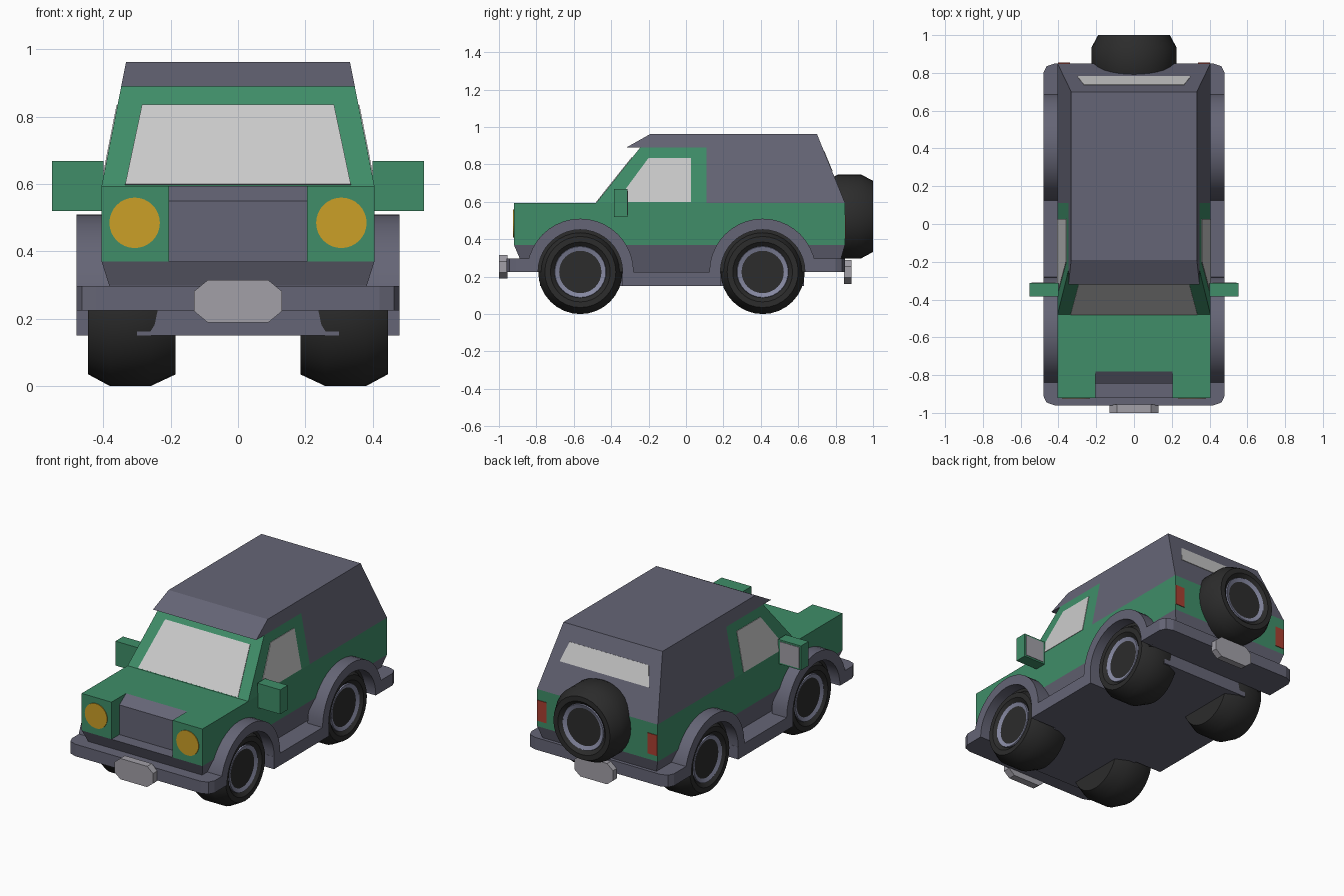
import bpy, bmesh
from math import sin, cos, pi, radians

if "Cube" in bpy.data.objects:
    bpy.data.objects.remove(bpy.data.objects["Cube"])


def material(name, r, g, b):
    m = bpy.data.materials.new(name)
    m.diffuse_color = (r, g, b, 1)
    m.use_nodes = True
    m.node_tree.nodes["Principled BSDF"].inputs["Base Color"].default_value = m.diffuse_color
    return m


GREEN = material("green_paint", 0.05, 0.27, 0.14)
DARK = material("dark_trim", 0.13, 0.13, 0.18)
TYRE = material("rubber", 0.025, 0.025, 0.025)
RIM = material("rim_metal", 0.24, 0.25, 0.36)
GLASS = material("glass", 0.6, 0.6, 0.6)
PLATE = material("plate_grey", 0.36, 0.35, 0.39)
AMBER = material("amber", 0.6, 0.35, 0.02)
RED = material("red", 0.4, 0.05, 0.03)


def loft(name, rings, mat, smooth=None):
    """Skin a list of equal-length point rings and cap both ends."""
    bm = bmesh.new()
    vs = [[bm.verts.new(p) for p in ring] for ring in rings]
    n = len(rings[0])
    for a, b in zip(vs, vs[1:]):
        for i in range(n):
            j = (i + 1) % n
            bm.faces.new((a[i], a[j], b[j], b[i]))
    bm.faces.new(vs[0][::-1])
    bm.faces.new(vs[-1])
    bmesh.ops.recalc_face_normals(bm, faces=bm.faces[:])
    me = bpy.data.meshes.new(name)
    bm.to_mesh(me)
    bm.free()
    me.materials.append(mat)
    ob = bpy.data.objects.new(name, me)
    bpy.context.collection.objects.link(ob)
    if smooth:
        bpy.ops.object.select_all(action='DESELECT')
        ob.select_set(True)
        bpy.context.view_layer.objects.active = ob
        bpy.ops.object.shade_smooth_by_angle(angle=radians(smooth))
    return ob


def prism(name, pts, axis, a, b, mat, smooth=None):
    """Extrude a 2D outline along x (yz outline), y (xz) or z (xy)."""
    put = {'x': lambda p, t: (t, p[0], p[1]),
           'y': lambda p, t: (p[0], t, p[1]),
           'z': lambda p, t: (p[0], p[1], t)}[axis]
    return loft(name, [[put(p, t) for p in pts] for t in (a, b)], mat, smooth)


def rect(x0, x1, y0, y1):
    return [(x0, y0), (x1, y0), (x1, y1), (x0, y1)]


def arc(cx, cy, r, a0, a1, n):
    return [(cx + r * cos(a0 + (a1 - a0) * i / n), cy + r * sin(a0 + (a1 - a0) * i / n))
            for i in range(n + 1)]


def mirror_x(pts):
    return pts + [(-x, y) for x, y in reversed(pts)]


def half_width(z):
    return 0.405 - (z - 0.595) * 0.197


def tapered(name, profile, mat):
    """Cabin part whose sides lean inward with height."""
    return loft(name, [[(s * half_width(z), y, z) for y, z in profile] for s in (-1, 1)], mat)


def panel(name, pts, offset, mat):
    """Thin sheet standing just proud of the surface it lies on."""
    def shift(k):
        return [tuple(c + k * o for c, o in zip(p, offset)) for p in pts]
    return loft(name, [shift(-1), shift(1)], mat)


def wheel(name, place):
    """Tyre and dished rim turned from (axial, radius) profiles."""
    tyre = [(.185, .16), (.185, .19), (.26, .225), (.38, .225), (.445, .19), (.445, .16), (.425, .137)]
    rim = [(.42, .14), (.434, .136), (.416, .09), (.424, .084), (.424, .07), (.414, .062)]
    for part, prof, mat in (("tyre", tyre, TYRE), ("rim", rim, RIM)):
        rings = [[place(a, r * cos(2 * pi * i / 32), r * sin(2 * pi * i / 32)) for i in range(32)]
                 for a, r in prof]
        loft(f"{name}_{part}", rings, mat, 30)


# Lower body: green tub with a notch for the grille, tapered sill below
prism("body", mirror_x([(.405, .85), (.405, -.92), (.205, -.92), (.205, -.78)]),
      'z', .37, .595, GREEN)
loft("sill", [[(x, y, z) for x, y in rect(-w, w, f, b)]
              for w, f, b, z in ((.405, -.92, .85, .37), (.383, -.89, .83, .30), (.36, -.87, .81, .225))], DARK)
prism("grille", [(-.845, .365), (-.845, .55), (-.78, .595), (-.75, .594), (-.75, .365)],
      'x', -.205, .205, DARK)

# Cabin, hard top with visor, and glass
tapered("cab", [(-.48, .595), (-.245, .89), (.11, .89), (.11, .595)], GREEN)
tapered("hard_top", [(-.32, .89), (-.19, .963), (.70, .963), (.85, .595), (.11, .595), (.11, .89)], DARK)


def screen_y(z):
    return -.48 + (z - .595) * .797


def back_y(z):
    return .85 - (z - .595) * .411


panel("windscreen", [(x, screen_y(z), z) for x, z in
                     ((-.335, .598), (.335, .598), (.285, .835), (-.285, .835))],
      (0, -.003, .002), GLASS)
panel("rear_window", [(x, back_y(z), z) for x, z in
                      ((-.30, .765), (.30, .765), (.265, .875), (-.265, .875))],
      (0, .003, .001), GLASS)

# Chassis, bumpers and number plates
prism("chassis", rect(-.30, .30, -.78, .63), 'z', .15, .26, DARK)
prism("running_board", rect(-.48, .48, -.34, .185), 'z', .15, .225, DARK)
prism("front_bumper", mirror_x([(.48, -.79), (.48, -.91), (.463, -.945), (.42, -.96)]),
      'z', .225, .298, DARK)
prism("rear_bumper", mirror_x([(.48, .635), (.48, .80), (.463, .835), (.42, .85)]),
      'z', .225, .298, DARK)
for name, y0, y1, z in (("front_plate", -1.0, -.955, .252), ("rear_plate", .845, .885, .225)):
    prism(name, mirror_x([(.09, z - .063), (.13, z - .03), (.13, z + .03), (.09, z + .063)]),
          'y', y0, y1, PLATE)

# Parts repeated on both sides
for s, side in ((1, "right"), (-1, "left")):
    panel(f"{side}_window", [(s * half_width(z), y, z) for y, z in
                             ((-.375, .598), (.027, .598), (.027, .835), (-.20, .835))],
          (s * .003, 0, 0), GLASS)
    prism(f"{side}_headlight", arc(s * .307, .485, .075, 0, 2 * pi * 31 / 32, 31),
          'y', -.924, -.91, AMBER)
    prism(f"{side}_tail_light", rect(s * .34, s * .403, .405, .53), 'y', .84, .854, RED)
    prism(f"{side}_mirror", rect(s * .40, s * .553, .52, .668), 'y', -.385, -.312, GREEN)
    prism(f"{side}_mirror_glass", rect(s * .415, s * .543, .53, .658), 'y', -.32, -.309, PLATE)
    for y, end in ((-.565, "front"), (.41, "rear")):
        # Wheel arch, its liner and the wheel
        prism(f"{end}_{side}_arch",
              arc(y, .225, .285, 0, pi, 20) + arc(y, .225, .226, pi, 0, 20),
              'x', s * .38, s * .48, DARK, 30)
        prism(f"{end}_{side}_arch_liner", arc(y, .225, .24, 0, pi, 20), 'x', s * .38, s * .408, TYRE)
        wheel(f"{end}_{side}", lambda a, u, v, s=s, y=y: (s * a, y + u, .225 + v))

# Spare wheel on the tailgate
wheel("spare", lambda a, u, v: (u, .555 + a, .522 + v))
